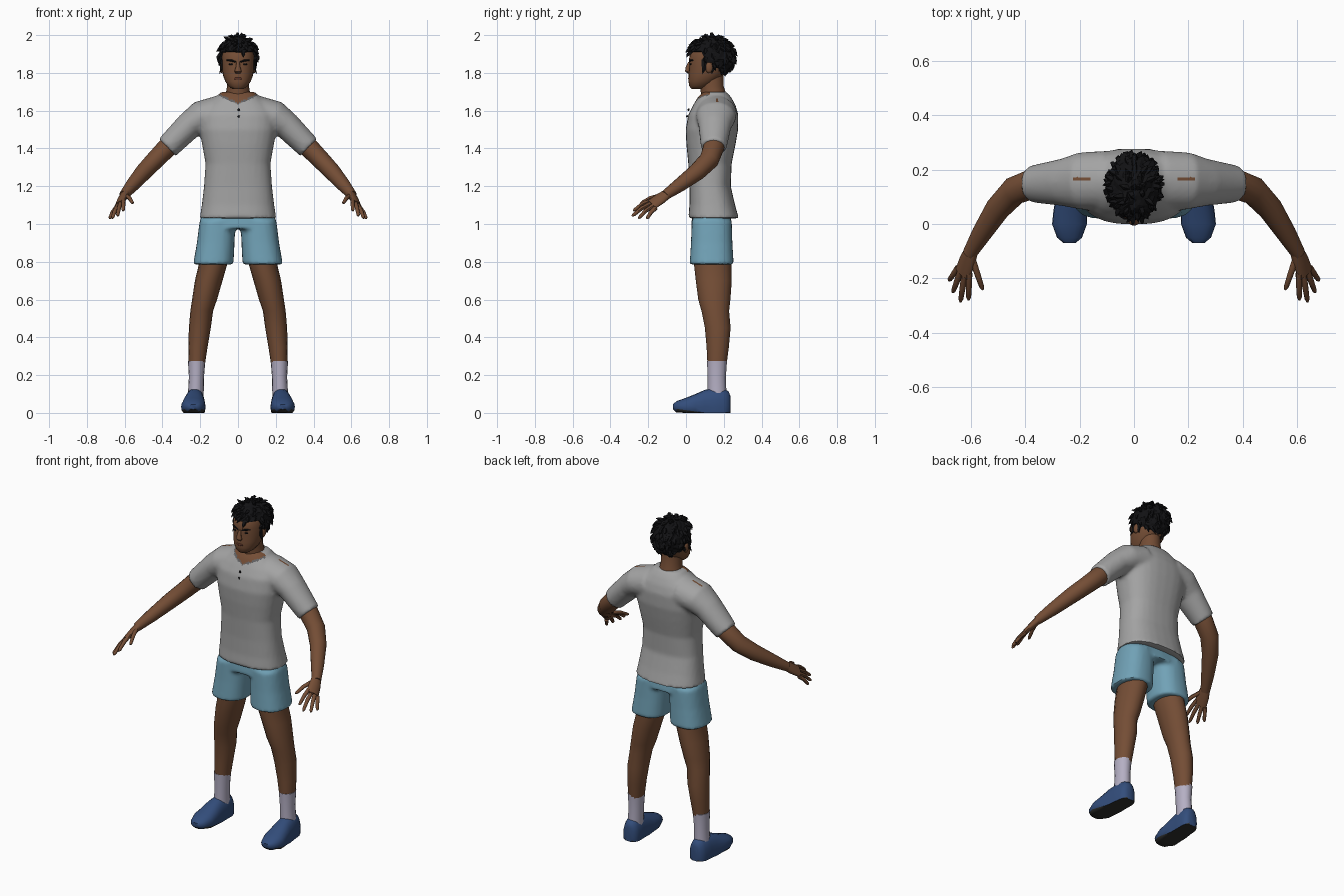
import bpy, bmesh, math, random
from mathutils import Vector, Matrix

if "Cube" in bpy.data.objects:
    bpy.data.objects.remove(bpy.data.objects["Cube"])

random.seed(4)
X, Y, Z = Vector((1, 0, 0)), Vector((0, 1, 0)), Vector((0, 0, 1))


def material(name, rgb):
    m = bpy.data.materials.new(name)
    m.diffuse_color = (*rgb, 1)
    m.use_nodes = True
    m.node_tree.nodes["Principled BSDF"].inputs["Base Color"].default_value = m.diffuse_color
    return m


SKIN = material("brown skin", (0.175, 0.075, 0.036))
SHIRT = material("grey cotton", (0.37, 0.37, 0.37))
SEAM = material("dark grey seam", (0.12, 0.12, 0.125))
SHORTS = material("light blue cloth", (0.165, 0.36, 0.47))
SOCK = material("pale lilac sock", (0.46, 0.43, 0.55))
SHOE = material("navy shoe", (0.033, 0.075, 0.2))
SOLE = material("dark sole", (0.03, 0.03, 0.027))
HAIR = material("black hair", (0.006, 0.006, 0.007))
LIPS = material("dark lips", (0.11, 0.035, 0.022))


def tube(bm, rings, axis=None, ref=Y, n=16, p=2.0, floor=None):
    """Closed loft through rings of (x, y, z, radius a, radius b)."""
    pts = [Vector(r[:3]) for r in rings]
    loops = []
    for i, r in enumerate(rings):
        t = axis or (pts[min(i + 1, len(pts) - 1)] - pts[max(i - 1, 0)]).normalized()
        b = (ref - t * ref.dot(t)).normalized()
        a = b.cross(t)
        loop = []
        for k in range(n):
            c, s = math.cos(k * math.tau / n), math.sin(k * math.tau / n)
            co = pts[i] + a * r[3] * math.copysign(abs(c) ** (2 / p), c) \
                + b * r[4] * math.copysign(abs(s) ** (2 / p), s)
            if floor is not None:
                co.z = max(co.z, floor)
            loop.append(bm.verts.new(co))
        loops.append(loop)
    for lo, hi in zip(loops, loops[1:]):
        for k in range(n):
            bm.faces.new((lo[k], lo[(k + 1) % n], hi[(k + 1) % n], hi[k]))
    bm.faces.new(loops[0][::-1])
    bm.faces.new(loops[-1])


def ball(bm, centre, radii, level=2):
    mat = Matrix.Translation(centre) @ Matrix.Diagonal((*radii, 1))
    return bmesh.ops.create_icosphere(bm, subdivisions=level, radius=1, matrix=mat)["verts"]


def slab(z, half, y0, y1):
    return (0, (y0 + y1) / 2, z, half, (y1 - y0) / 2)


def flip(rings):
    return [(-r[0], *r[1:]) for r in rings]


def finish(name, bm, mats, mirror=False, blend=0, paint=None, smooth=True):
    bmesh.ops.recalc_face_normals(bm, faces=bm.faces)
    mesh = bpy.data.meshes.new(name)
    bm.to_mesh(mesh)
    bm.free()
    ob = bpy.data.objects.new(name, mesh)
    bpy.context.collection.objects.link(ob)
    if mirror:
        ob.modifiers.new("mirror", 'MIRROR').use_mirror_merge = False
    if blend:
        rm = ob.modifiers.new("blend", 'REMESH')
        rm.mode, rm.voxel_size = 'VOXEL', blend
        sm = ob.modifiers.new("relax", 'SMOOTH')
        sm.factor, sm.iterations = 0.5, 4
    if ob.modifiers:
        dg = bpy.context.evaluated_depsgraph_get()
        mesh = bpy.data.meshes.new_from_object(ob.evaluated_get(dg))
        ob.modifiers.clear()
        ob.data = mesh
    mesh.materials.clear()
    for m in mats:
        mesh.materials.append(m)
    for f in mesh.polygons:
        f.material_index = paint(f.center, f.normal) if paint else 0
    if smooth:
        bpy.ops.object.select_all(action='DESELECT')
        ob.select_set(True)
        bpy.context.view_layer.objects.active = ob
        bpy.ops.object.shade_smooth_by_angle(angle=math.radians(45))
    return ob


# Shirt: torso and sleeves blended into one garment
bm = bmesh.new()
tube(bm, [slab(1.03, .203, .012, .28), slab(1.1, .192, .018, .26), slab(1.2, .18, .018, .237),
          slab(1.32, .172, .012, .242), slab(1.42, .19, .002, .262), slab(1.5, .205, -.002, .276),
          slab(1.58, .205, .012, .277), slab(1.63, .17, .038, .262), slab(1.67, .12, .062, .24),
          slab(1.7, .088, .09, .215)], axis=Z, n=28, p=2.5)
sleeve = [(.1, .16, 1.585, .095, .11), (.2, .158, 1.565, .086, .105),
          (.26, .153, 1.52, .073, .088), (.375, .147, 1.405, .064, .068)]
tube(bm, sleeve, n=20)
tube(bm, flip(sleeve), n=20)


def shirt_paint(c, nrm):
    ax = abs(c.x)
    neck = c.z - ax * .45
    if c.y < .13 and ax < .1 and neck > 1.632:
        return 2 if neck > 1.642 else 1
    if .155 < ax < .225 and abs(c.y - .165) < .009 and c.z > 1.6:
        return 2
    return 0


finish("shirt", bm, [SHIRT, SEAM, SKIN], blend=.011, paint=shirt_paint)

# Buttons on the placket
bm = bmesh.new()
ball(bm, (.004, .014, 1.605), (.008, .006, .008), 1)
ball(bm, (.004, .006, 1.57), (.007, .006, .007), 1)
finish("buttons", bm, [HAIR])

# Shorts: hips and two loose legs
bm = bmesh.new()
tube(bm, [slab(1.08, .185, .04, .225), slab(1.02, .198, .03, .24), slab(.975, .203, .026, .246)],
     axis=Z, n=24, p=2.5)
leg = [(.108, .136, 1.02, .095, .106), (.118, .136, .9, .1, .11), (.131, .136, .785, .107, .117)]
for path in (leg, flip(leg)):
    tube(bm, path, axis=Z, n=24, p=2.4)
finish("shorts", bm, [SHORTS], blend=.011)

# Bare legs
bm = bmesh.new()
tube(bm, [(.13, .14, .86, .08, .1), (.134, .142, .78, .075, .099), (.155, .147, .7, .073, .095),
          (.177, .15, .6, .066, .085), (.192, .155, .54, .06, .073), (.202, .168, .45, .058, .068),
          (.212, .168, .35, .051, .059), (.218, .164, .25, .042, .05)], axis=Z)
finish("legs", bm, [SKIN], mirror=True)

# Socks
bm = bmesh.new()
tube(bm, [(.219, .164, .275, .046, .053), (.22, .163, .19, .04, .048), (.224, .165, .08, .042, .05)],
     axis=Z)
finish("socks", bm, [SOCK], mirror=True)

# Shoes: rings run from toe to heel, flattened on the ground
bm = bmesh.new()
shoe = [(-.07, .022, .045), (-.05, .046, .062), (0, .064, .08), (.05, .062, .1), (.1, .056, .122),
        (.15, .052, .132), (.2, .05, .128), (.225, .04, .115), (.235, .022, .09)]
tube(bm, [(.237 - .06 * max(y, 0), y, .032, w, top - .032) for y, w, top in shoe],
     axis=Y, ref=Z, n=20, p=2.3, floor=0)
finish("shoes", bm, [SHOE, SOLE], mirror=True, paint=lambda c, nrm: int(c.z < .014))

# Arms
bm = bmesh.new()
tube(bm, [(.3, .15, 1.48, .045, .05), (.37, .148, 1.41, .053, .056), (.44, .122, 1.338, .049, .053),
          (.5, .058, 1.275, .045, .047), (.56, -.035, 1.205, .036, .037),
          (.605, -.11, 1.152, .025, .027)])
finish("arms", bm, [SKIN], mirror=True)

# Hands: flat palm, four fingers and a thumb
bm = bmesh.new()
tube(bm, [(.594, -.09, 1.166, .022, .026), (.612, -.135, 1.135, .02, .036),
          (.63, -.182, 1.103, .014, .038)], ref=Vector((.043, .025, -.04)), n=12)
fingers = [((.592, -.135, 1.15), (.556, -.242, 1.11)), ((.606, -.18, 1.128), (.608, -.28, 1.07)),
           ((.622, -.18, 1.112), (.638, -.287, 1.042)), ((.637, -.173, 1.097), (.666, -.252, 1.03)),
           ((.647, -.16, 1.085), (.68, -.208, 1.028))]
for base, tip in fingers:
    a, b = Vector(base), Vector(tip)
    mid = a.lerp(b, .5) + Z * .007
    tube(bm, [(*a, .012, .012), (*mid, .011, .011), (*a.lerp(b, .9), .009, .009), (*b, .004, .004)],
         ref=X, n=8)
finish("hands", bm, [SKIN], mirror=True)

# Neck
bm = bmesh.new()
tube(bm, [(0, .158, 1.62, .085, .07), (0, .148, 1.68, .066, .068), (0, .137, 1.73, .058, .062),
          (0, .135, 1.8, .058, .062)], axis=Z)
finish("neck", bm, [SKIN])

# Head with nose, ears
bm = bmesh.new()
tube(bm, [slab(1.715, .03, .03, .09), slab(1.73, .05, .017, .13), slab(1.755, .068, .013, .16),
          slab(1.79, .08, .014, .2), slab(1.83, .086, .017, .218), slab(1.87, .087, .016, .225),
          slab(1.9, .086, .02, .228), slab(1.935, .078, .04, .22), slab(1.965, .05, .07, .19)],
     axis=Z, n=24, p=2.2)
tube(bm, [(0, .018, 1.858, .008, .006), (0, .01, 1.83, .012, .012), (0, .008, 1.808, .019, .014),
          (0, .018, 1.796, .012, .008)], axis=Z, n=10)
for s in (1, -1):
    ball(bm, (s * .087, .122, 1.828), (.01, .02, .03))
finish("head", bm, [SKIN])

# Face details: eyes, brows and mouth
bm = bmesh.new()
ball(bm, (.035, .025, 1.846), (.015, .005, .005))
tube(bm, [(.012, .018, 1.858, .004, .004), (.035, .021, 1.866, .006, .005),
          (.06, .036, 1.867, .003, .004)], n=6)
finish("eyes_and_brows", bm, [HAIR], mirror=True)
bm = bmesh.new()
ball(bm, (0, .017, 1.77), (.024, .006, .007))
finish("mouth", bm, [LIPS])

# Hair: rough cap tucked in along the hairline, with choppy locks
bm = bmesh.new()
centre = Vector((0, .135, 1.885))
radii = Vector((.099, .124, .107))


def hairline(y):
    return 1.9 if y < .085 else 1.855 if y < .14 else 1.785


for v in ball(bm, centre, radii, 4):
    d = v.co - centre
    v.co = centre + d * (random.uniform(.97, 1.05) if v.co.z > hairline(v.co.y) else .6)
count = 0
while count < 110:
    d = Vector((random.gauss(0, 1), random.gauss(0, 1), random.gauss(.3, 1))).normalized()
    root = centre + Vector(d * r for d, r in zip(d, radii))
    if root.z < hairline(root.y) + .012:
        continue
    count += 1
    flow = Vector((random.uniform(-.4, .4), random.uniform(-.3, .5), -.8))
    flow = (flow - d * flow.dot(d) + d * .22).normalized()
    mid, tip = root + flow * .018, root + flow * .036
    tip.z = min(tip.z, 1.995)
    tube(bm, [(*(root - d * .006), .012, .012), (*mid, .01, .01), (*tip, .001, .001)],
         ref=Vector((.31, .9, .2)), n=4)
for s in (1, -1):
    tube(bm, [(s * .084, .1, 1.87, .008, .018), (s * .088, .095, 1.82, .007, .012),
              (s * .1, .088, 1.795, .001, .001)], axis=Z, n=5)
finish("hair", bm, [HAIR], smooth=False)
